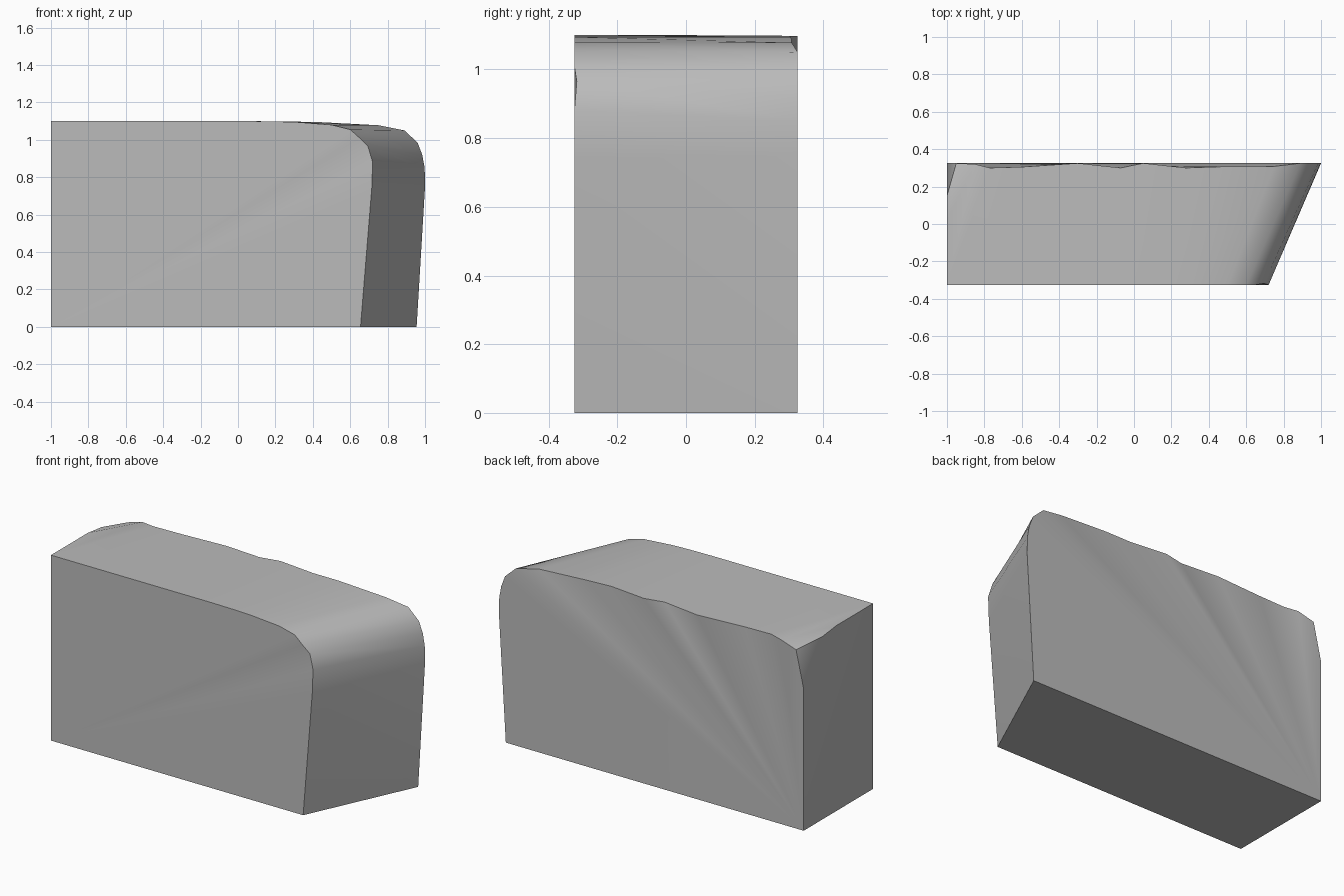
import bpy, bmesh, math

if "Cube" in bpy.data.objects:
    bpy.data.objects.remove(bpy.data.objects["Cube"], do_unlink=True)

# Plain grey stone
grey = bpy.data.materials.new("grey")
grey.use_nodes = True
colour = (0.5, 0.5, 0.5, 1)
grey.diffuse_color = colour
grey.node_tree.nodes["Principled BSDF"].inputs["Base Color"].default_value = colour

Y = 0.325
# Front rim, left to right and down the rounded end: x, y, z
front_rim = [(-1, -Y, 1.1), (-.8, -Y, 1.1), (-.6, -Y, 1.1), (-.3, -Y, 1.1),
             (-.1, -Y, 1.1), (.05, -Y, 1.1), (.2, -Y, 1.098), (.32, -Y, 1.094),
             (.5, -Y, 1.08), (.6, -Y, 1.055), (.65, -Y, 1.01), (.695, -.318, .965),
             (.72, -Y, .88), (.715, -Y, .74), (.655, -Y, 0)]
# Chipped back rim, paired point by point with the front
back_rim = [(-.85, .32, 1.09), (-.77, .30, 1.095), (-.6, .305, 1.095), (-.3, Y, 1.093),
            (-.07, .30, 1.098), (.05, Y, 1.098), (.28, .30, 1.098), (.45, .306, 1.094),
            (.75, .308, 1.078), (.89, Y, 1.05), (.96, Y, .985), (.985, Y, .92),
            (.998, Y, .85), (1, Y, .75), (.955, Y, 0)]

bm = bmesh.new()
front = [bm.verts.new(p) for p in front_rim]
back = [bm.verts.new(p) for p in back_rim]
front_foot = bm.verts.new((-1, -Y, 0))
back_foot = bm.verts.new((-1, Y, 0))
# Broken corner at the back of the flat end
edge_a = bm.verts.new((-1, .02, 1.1))
edge_b = bm.verts.new((-1, .15, 1.085))
corner = bm.verts.new((-.95, Y, 1.06))
side = bm.verts.new((-1, Y, .84))

# Top and rounded end
for i in range(len(front) - 1):
    bm.faces.new((front[i], front[i + 1], back[i + 1]))
    bm.faces.new((front[i], back[i + 1], back[i]))
for f in ((front[0], back[0], edge_a), (edge_a, back[0], corner),
          (edge_a, corner, edge_b), (edge_b, corner, side)):
    bm.faces.new(f)

# Front and back faces fan out from the foot of the flat end
def fan(foot, rim):
    for a, b in zip(rim, rim[1:]):
        bm.faces.new((foot, a, b))

fan(front_foot, front)
fan(back_foot, [side, corner] + back)

# Flat end and base
bm.faces.new((front_foot, front[0], edge_a, edge_b, side, back_foot))
bm.faces.new((front_foot, back_foot, back[-1], front[-1]))
bmesh.ops.recalc_face_normals(bm, faces=bm.faces)

mesh = bpy.data.meshes.new("stone_block")
bm.to_mesh(mesh)
bm.free()
mesh.materials.append(grey)
block = bpy.data.objects.new("stone_block", mesh)
bpy.context.collection.objects.link(block)
bpy.context.view_layer.objects.active = block
block.select_set(True)
bpy.ops.object.shade_smooth_by_angle(angle=math.radians(35))
